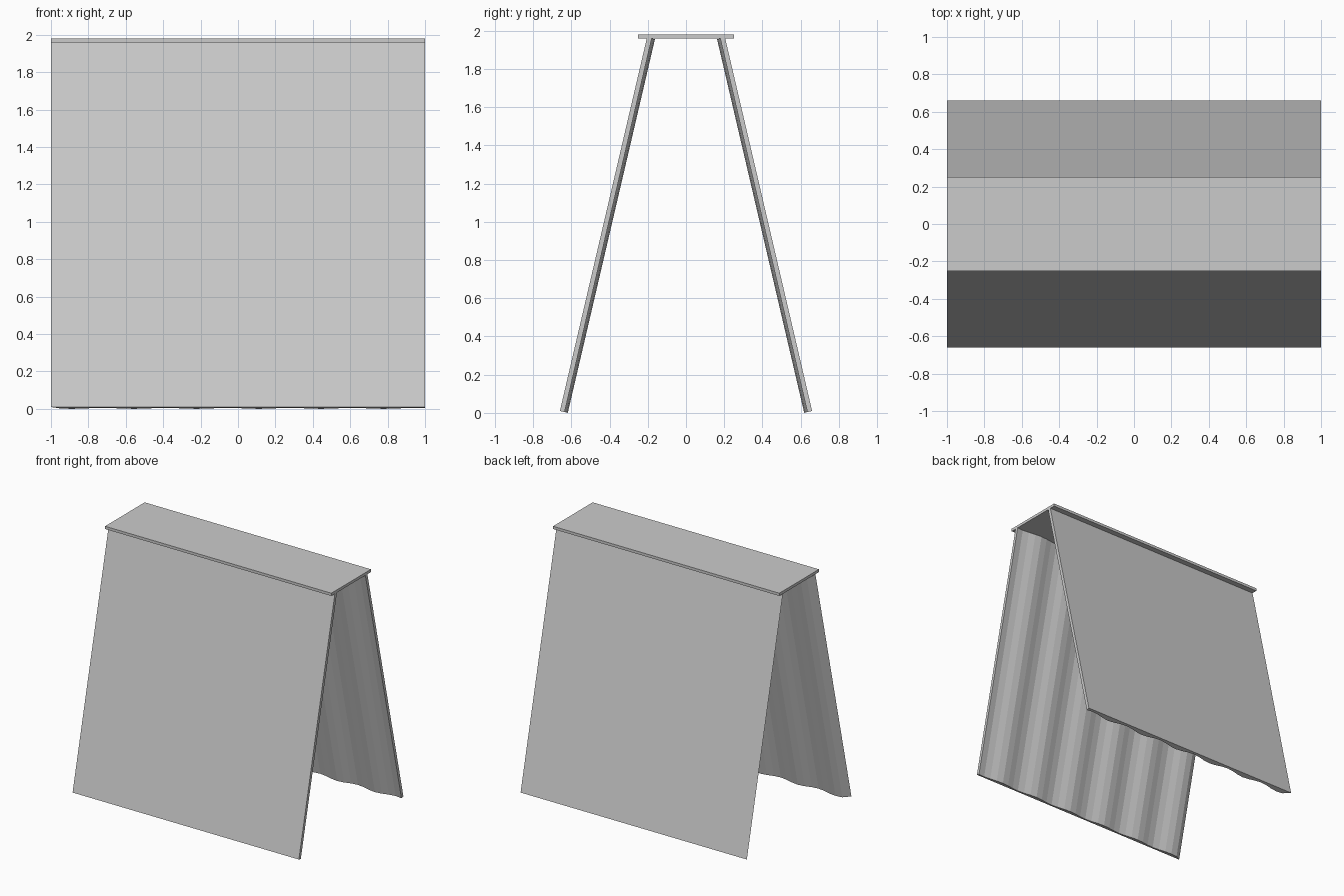
import bpy, bmesh, math
from mathutils import Vector

cube = bpy.data.objects.get("Cube")
if cube:
    bpy.data.objects.remove(cube, do_unlink=True)

# One plain grey for the whole stand
grey = bpy.data.materials.new("light_grey")
grey.use_nodes = True
colour = (0.6, 0.6, 0.6, 1)
grey.diffuse_color = colour
grey.node_tree.nodes["Principled BSDF"].inputs["Base Color"].default_value = colour


def finish(bm, name):
    bmesh.ops.recalc_face_normals(bm, faces=bm.faces)
    mesh = bpy.data.meshes.new(name)
    bm.to_mesh(mesh)
    bm.free()
    mesh.materials.append(grey)
    obj = bpy.data.objects.new(name, mesh)
    bpy.context.collection.objects.link(obj)
    return obj


# Cross-section: flat outer side, rippled inner side (x, thickness)
RIPPLES, STEPS = 6, 6
MEAN, AMP = 0.031, 0.0115
count = RIPPLES * STEPS
section = [(1, 0), (-1, 0)]
for k in range(1, count + 1):
    wave = math.cos(math.tau * (k - 2) / STEPS)
    section.append((-1 + 2 * k / count, MEAN + AMP * wave))


def panel(name, side):
    """Leaning sheet swept from its foot to the underside of the cap."""
    foot = Vector((0, side * 0.66, 0.01))
    head = Vector((0, side * 0.204, 1.965))
    run = head - foot
    inward = Vector((0, -side * run.z, -abs(run.y))).normalized()
    bm = bmesh.new()
    verts = [bm.verts.new(foot + Vector((x, 0, 0)) + inward * t) for x, t in section]
    face = bm.faces.new(verts)
    swept = bmesh.ops.extrude_face_region(bm, geom=[face], use_keep_orig=True)
    moved = [v for v in swept["geom"] if isinstance(v, bmesh.types.BMVert)]
    bmesh.ops.translate(bm, verts=moved, vec=run)
    return finish(bm, name)


panel("front_panel", -1)
panel("back_panel", 1)

# Flat cap joining both panels
bm = bmesh.new()
bmesh.ops.create_cube(bm, size=1)
bmesh.ops.scale(bm, verts=bm.verts, vec=(2, 0.5, 0.022))
bmesh.ops.translate(bm, verts=bm.verts, vec=(0, 0, 1.97))
finish(bm, "top_cap")
